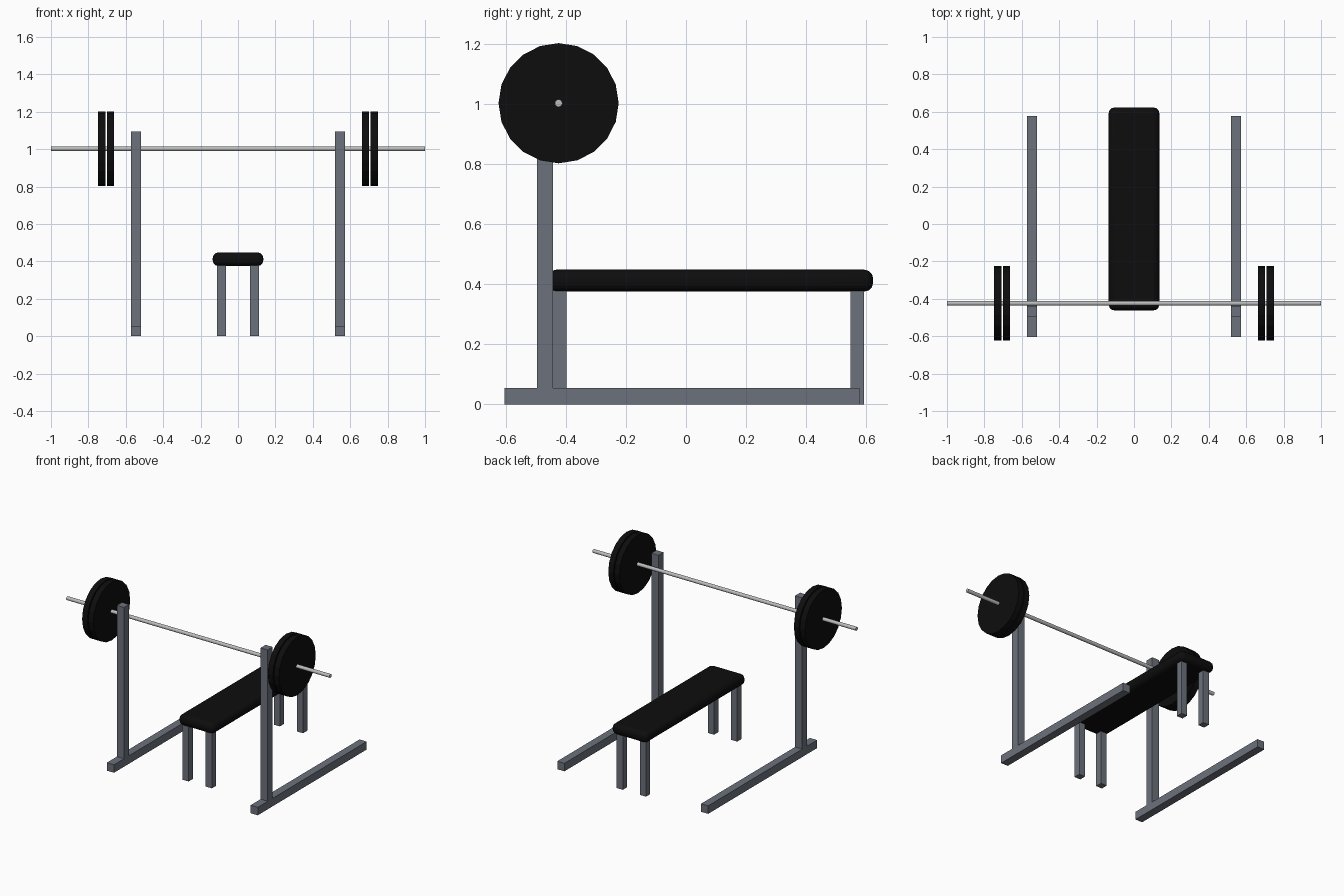
import bpy
from math import pi

default = bpy.data.objects.get("Cube")
if default:
    bpy.data.objects.remove(default, do_unlink=True)


def material(name, rgb):
    mat = bpy.data.materials.new(name)
    mat.use_nodes = True
    color = (*rgb, 1)
    mat.diffuse_color = color
    mat.node_tree.nodes["Principled BSDF"].inputs["Base Color"].default_value = color
    return mat


frame_grey = material("frame grey", (0.15, 0.165, 0.2))
black = material("black", (0.004, 0.004, 0.004))
bar_steel = material("bar steel", (0.5, 0.5, 0.5))


def finish(name, mat):
    obj = bpy.context.object
    obj.name = name
    obj.data.materials.append(mat)
    return obj


def box(name, mat, low, high):
    """Box spanning two opposite corners."""
    centre = [(a + b) / 2 for a, b in zip(low, high)]
    bpy.ops.mesh.primitive_cube_add(size=1, location=centre)
    obj = finish(name, mat)
    obj.scale = [b - a for a, b in zip(low, high)]
    bpy.ops.object.transform_apply(location=False, rotation=False, scale=True)
    return obj


def rod(name, mat, x, radius, length, sides):
    """Cylinder along x, on the barbell axis."""
    bpy.ops.mesh.primitive_cylinder_add(
        vertices=sides, radius=radius, depth=length,
        location=(x, BAR_Y, BAR_Z), rotation=(0, pi / 2, 0))
    return finish(name, mat)


BAR_Y, BAR_Z = -0.424, 1.002
PAD_BOTTOM, RAIL_TOP = 0.375, 0.055

# Padded seat with rounded edges
pad = box("bench_pad", black, (-0.135, -0.462, PAD_BOTTOM), (0.135, 0.623, 0.448))
bevel = pad.modifiers.new("Rounded edges", "BEVEL")
bevel.width = 0.03
bevel.segments = 3
bpy.ops.object.shade_smooth_by_angle()

# Barbell bar
rod("barbell_bar", bar_steel, 0, 0.0125, 2, 16)
bpy.ops.object.shade_smooth_by_angle()

for side, s in (("left", 1), ("right", -1)):
    # Rack: floor rail and upright
    x = s * 0.546
    box(f"{side}_floor_rail", frame_grey,
        (x - 0.027, -0.604, 0), (x + 0.027, 0.578, RAIL_TOP))
    box(f"{side}_upright", frame_grey,
        (x - 0.027, -0.496, RAIL_TOP), (x + 0.027, -0.442, 1.094))

    # Bench legs
    x = s * 0.088
    for end, y in (("front", -0.42), ("back", 0.57)):
        box(f"{side}_{end}_leg", frame_grey,
            (x - 0.023, y - 0.023, 0), (x + 0.023, y + 0.023, PAD_BOTTOM + 0.01))

    # Weight plates
    for place, x in (("inner", 0.682), ("outer", 0.728)):
        rod(f"{side}_{place}_plate", black, s * x, 0.2, 0.039, 20)
